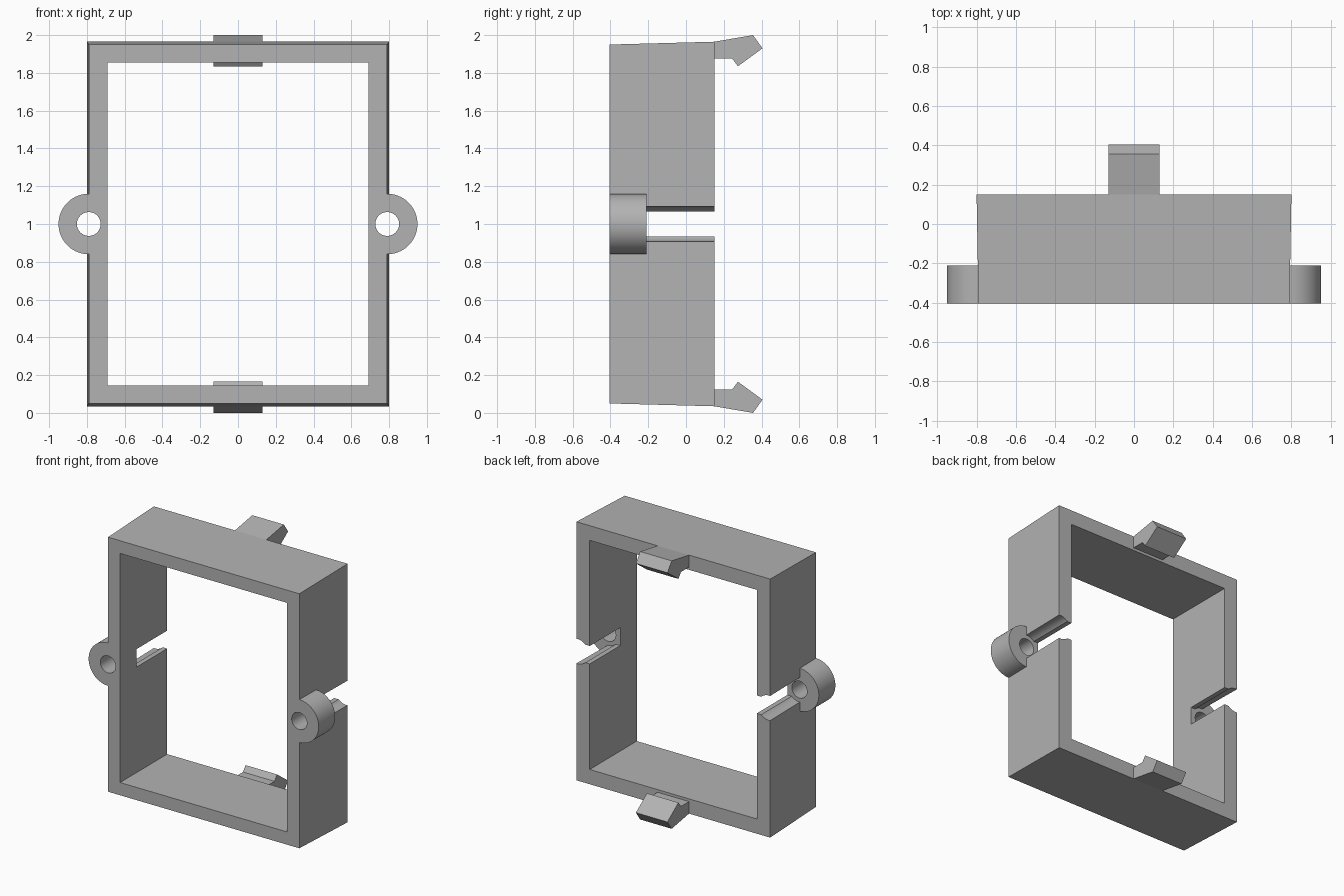
import bpy, bmesh, math
from mathutils import Vector

if "Cube" in bpy.data.objects:
    bpy.data.objects.remove(bpy.data.objects["Cube"])

FRONT, BACK, EAR_BACK = -0.405, 0.15, -0.21
EAR_X, MID = 0.79, 1.0

grey = bpy.data.materials.new("plain_grey")
grey.use_nodes = True
colour = (0.45, 0.45, 0.45, 1)
grey.diffuse_color = colour
grey.node_tree.nodes["Principled BSDF"].inputs["Base Color"].default_value = colour


def finish(name, bm):
    """Turn a bmesh into a named object with the grey material."""
    bmesh.ops.recalc_face_normals(bm, faces=bm.faces)
    mesh = bpy.data.meshes.new(name)
    bm.to_mesh(mesh)
    bm.free()
    mesh.materials.append(grey)
    obj = bpy.data.objects.new(name, mesh)
    bpy.context.collection.objects.link(obj)
    return obj


def prism(name, profile, offset):
    """Extrude a closed profile along an offset."""
    bm = bmesh.new()
    face = bm.faces.new([bm.verts.new(p) for p in profile])
    new = bmesh.ops.extrude_face_region(bm, geom=[face])["geom"]
    moved = [v for v in new if isinstance(v, bmesh.types.BMVert)]
    bmesh.ops.translate(bm, verts=moved, vec=Vector(offset))
    return finish(name, bm)


def box(name, x0, x1, y0, y1, z0, z1):
    return prism(name, [(x0, y0, z0), (x1, y0, z0), (x1, y0, z1), (x0, y0, z1)],
                 (0, y1 - y0, 0))


def disc(name, x, radius, y0, y1, start=0, sweep=math.tau, steps=64):
    """Cylinder, or part of one, along y at the ear height."""
    count = steps if sweep == math.tau else steps + 1
    angles = [start + sweep * i / steps for i in range(count)]
    return prism(name, [(x + radius * math.cos(a), y0, MID + radius * math.sin(a))
                        for a in angles], (0, y1 - y0, 0))


def boolean(target, other, operation):
    mod = target.modifiers.new(operation.lower(), "BOOLEAN")
    mod.operation, mod.solver, mod.object = operation, "EXACT", other
    bpy.context.view_layer.objects.active = target
    bpy.ops.object.modifier_apply(modifier=mod.name)
    bpy.data.objects.remove(other)


# Rectangular frame, flaring slightly towards the back
frame = box("frame", -0.8, 0.8, FRONT, BACK, 0.035, 1.965)
for v in frame.data.vertices:
    if v.co.y < 0:
        v.co.x *= 0.79 / 0.8
        v.co.z = MID + (v.co.z - MID) * 0.95 / 0.965
boolean(frame, box("opening", -0.69, 0.69, -1, 1, 0.145, 1.855), "DIFFERENCE")

for side in (1, -1):
    x = side * EAR_X
    # Half-round screw ear, rooted inside the wall
    start = -math.pi / 2 if side == 1 else math.pi / 2
    ear = disc("ear", x, 0.16, FRONT, EAR_BACK, start, math.pi)
    root = box("ear_root", *sorted((x - side * 0.05, x + side * 0.02)),
               FRONT, EAR_BACK, MID - 0.155, MID + 0.155)
    boolean(ear, root, "UNION")
    boolean(frame, ear, "UNION")
    # Screw hole, driver channel and slot behind the ear
    boolean(frame, disc("hole", x, 0.063, -1, 1), "DIFFERENCE")
    boolean(frame, disc("channel", x, 0.0925, EAR_BACK, 1), "DIFFERENCE")
    boolean(frame, box("slot", *sorted((side * 0.6, side * 0.9)),
                       EAR_BACK, 1, MID - 0.067, MID + 0.067), "DIFFERENCE")

# Hooked clips at the back of the top and bottom walls
hook = [(BACK, 0.965), (0.355, 1.0), (0.405, 0.93), (0.275, 0.835),
        (0.245, 0.875), (BACK, 0.875)]
for name, side in (("top_clip", 1), ("bottom_clip", -1)):
    prism(name, [(-0.13, y, MID + side * z) for y, z in hook], (0.26, 0, 0))

# Smooth the rounded ears and holes, keeping edges sharp
bpy.ops.object.select_all(action="DESELECT")
frame.select_set(True)
bpy.context.view_layer.objects.active = frame
bpy.ops.object.shade_smooth_by_angle(angle=math.radians(25))
